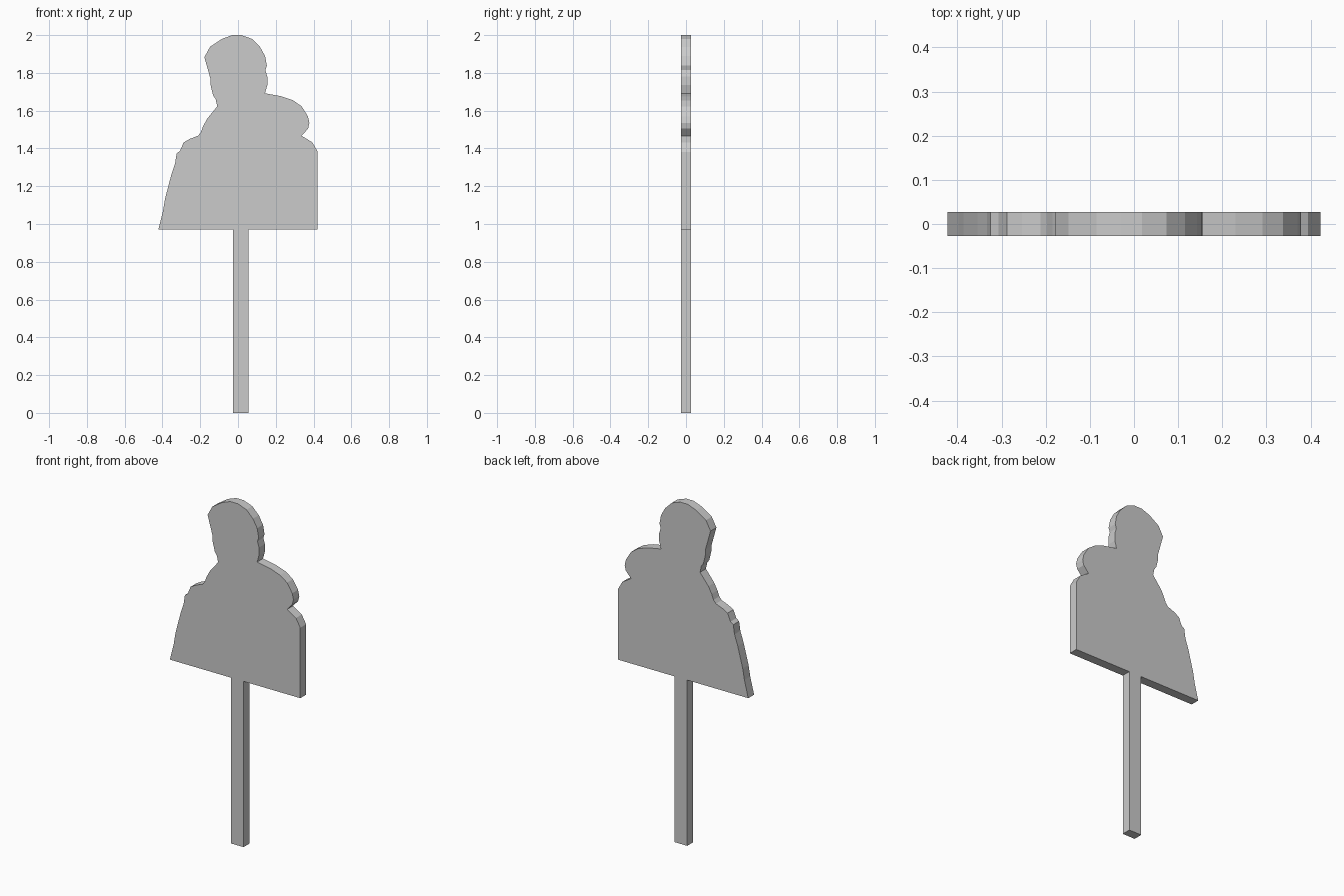
import bpy, bmesh

THICKNESS = 0.054

# Silhouette pieces as (x, z), running clockwise from the lower left corner
left_coat = [(-0.422, 0.97), (-0.397, 1.07), (-0.386, 1.135), (-0.354, 1.257),
             (-0.333, 1.32), (-0.325, 1.374), (-0.307, 1.387), (-0.288, 1.432),
             (-0.254, 1.451), (-0.212, 1.467), (-0.197, 1.485), (-0.185, 1.517),
             (-0.164, 1.556)]
head = [(-0.11, 1.623), (-0.118, 1.66), (-0.132, 1.682), (-0.145, 1.735),
        (-0.145, 1.766), (-0.178, 1.883), (-0.148, 1.938), (-0.085, 1.98),
        (-0.03, 2.0), (0.018, 2.0), (0.074, 1.98), (0.116, 1.938),
        (0.143, 1.89), (0.153, 1.838), (0.145, 1.814), (0.155, 1.78),
        (0.155, 1.735), (0.143, 1.692)]
right_shoulder = [(0.23, 1.676), (0.291, 1.655), (0.337, 1.623), (0.37, 1.57),
                  (0.378, 1.535), (0.371, 1.505), (0.337, 1.467), (0.394, 1.432),
                  (0.422, 1.382), (0.422, 0.97)]
stick = [(0.055, 0.97), (0.055, 0.0), (-0.027, 0.0), (-0.027, 0.97)]


def extrude_outline(name, points, depth):
    """Flat slab: fill the outline, then push it through along y."""
    bm = bmesh.new()
    face = bm.faces.new([bm.verts.new((x, -depth / 2, z)) for x, z in points])
    ext = bmesh.ops.extrude_face_region(bm, geom=[face], use_keep_orig=True)
    moved = [g for g in ext["geom"] if isinstance(g, bmesh.types.BMVert)]
    bmesh.ops.translate(bm, verts=moved, vec=(0, depth, 0))
    bmesh.ops.recalc_face_normals(bm, faces=bm.faces)
    mesh = bpy.data.meshes.new(name)
    bm.to_mesh(mesh)
    bm.free()
    obj = bpy.data.objects.new(name, mesh)
    bpy.context.collection.objects.link(obj)
    return obj


# One-piece cutout board with its handle
extrude_outline("cutout_sign_on_stick", left_coat + head + right_shoulder + stick, THICKNESS)
